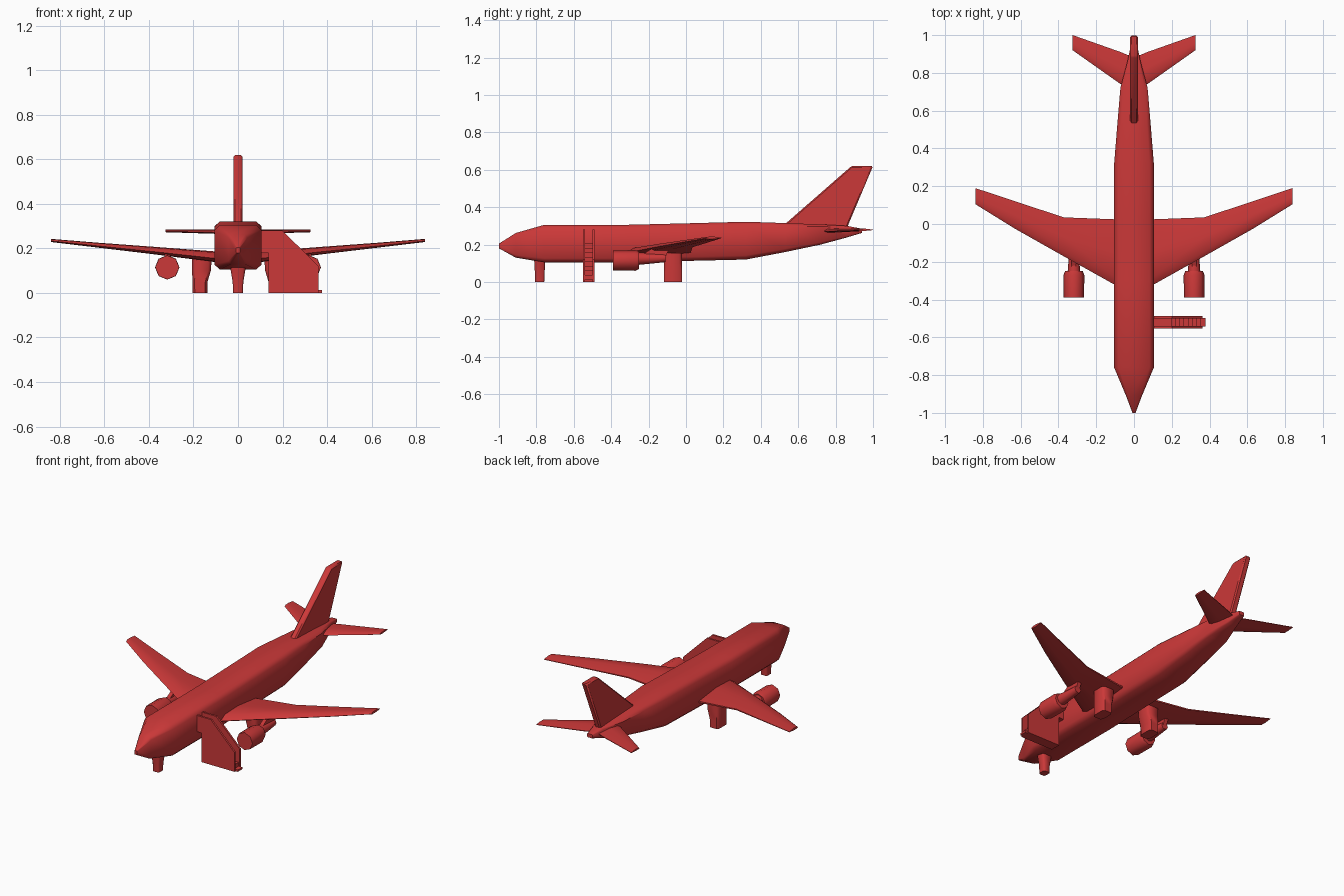
import bpy, bmesh, math

if "Cube" in bpy.data.objects:
    bpy.data.objects.remove(bpy.data.objects["Cube"])

red = bpy.data.materials.new("red")
red.diffuse_color = (0.6, 0.04, 0.04, 1)
red.use_nodes = True
red.node_tree.nodes["Principled BSDF"].inputs["Base Color"].default_value = red.diffuse_color


def loft(name, rings, angle=35, bevel=0):
    """Skin a list of equal-length point rings and cap both ends."""
    bm = bmesh.new()
    vs = [[bm.verts.new(p) for p in r] for r in rings]
    n = len(vs[0])
    for a, b in zip(vs, vs[1:]):
        for i in range(n):
            j = (i + 1) % n
            bm.faces.new((a[i], a[j], b[j], b[i]))
    bm.faces.new(vs[0])
    bm.faces.new(vs[-1])
    bmesh.ops.recalc_face_normals(bm, faces=bm.faces)
    me = bpy.data.meshes.new(name)
    bm.to_mesh(me)
    bm.free()
    ob = bpy.data.objects.new(name, me)
    bpy.context.collection.objects.link(ob)
    me.materials.append(red)
    if bevel:
        m = ob.modifiers.new("bevel", "BEVEL")
        m.width = bevel
        m.segments = 1
    bpy.ops.object.select_all(action="DESELECT")
    ob.select_set(True)
    bpy.context.view_layer.objects.active = ob
    bpy.ops.object.shade_smooth_by_angle(angle=math.radians(angle))
    return ob


def octagon(hw, hh, c):
    """Chamfered rectangle outline, c is the chamfer as a fraction of the half size."""
    a, b = hw * (1 - c), hh * (1 - c)
    return [(a, hh), (hw, b), (hw, -b), (a, -hh), (-a, -hh), (-hw, -b), (-hw, b), (-a, hh)]


# Fuselage: y, half width, bottom z, top z
body = [(-1, 0.008, 0.18, 0.205), (-0.91, 0.042, 0.13, 0.262), (-0.76, 0.105, 0.105, 0.305),
        (-0.3, 0.105, 0.105, 0.306), (0.02, 0.105, 0.113, 0.314), (0.32, 0.105, 0.12, 0.322),
        (0.53, 0.088, 0.16, 0.315), (0.72, 0.072, 0.2, 0.308), (0.86, 0.035, 0.238, 0.3),
        (0.94, 0.018, 0.262, 0.285)]
rings = []
for y, hw, lo, hi in body:
    zc, hh = (lo + hi) / 2, (hi - lo) / 2
    rings.append([(x, y, zc + z) for x, z in octagon(hw, hh, 0.22)])
loft("fuselage", rings, 50)


def foil(x, y0, y1, z, t):
    """Six-sided wing section from leading edge y0 to trailing edge y1."""
    c = y1 - y0
    pts = [(0, -0.15), (0.12, 0.4), (0.5, 0.5), (1, 0.08), (1, -0.12), (0.45, -0.5), (0.1, -0.45)]
    return [(x, y0 + c * u, z + t * v) for u, v in pts]


for s, side in ((1, "right"), (-1, "left")):
    # Swept wing with a kink in the trailing edge
    loft(side + "_wing", [foil(s * 0.06, -0.345, 0.022, 0.158, 0.05),
                          foil(s * 0.105, -0.32, 0.025, 0.163, 0.048),
                          foil(s * 0.37, -0.172, 0.035, 0.19, 0.034),
                          foil(s * 0.63, -0.025, 0.12, 0.215, 0.022),
                          foil(s * 0.84, 0.105, 0.19, 0.236, 0.014)], 40)
    # Tailplane
    loft(side + "_tailplane", [foil(s * 0.01, 0.695, 0.885, 0.275, 0.022),
                               foil(s * 0.07, 0.74, 0.91, 0.275, 0.02),
                               foil(s * 0.325, 0.92, 1.0, 0.279, 0.012)], 40)
    # Engine: eight-sided pod, narrowing to an exhaust
    pod = [(-0.39, 0.044, 0.115), (-0.375, 0.055, 0.115), (-0.27, 0.055, 0.115),
           (-0.25, 0.047, 0.117), (-0.25, 0.033, 0.125), (-0.11, 0.022, 0.128)]
    pod = [(-0.39, 0.054, 0.115)] + pod[2:]
    loft(side + "_engine",
         [[(s * 0.318 + r * math.cos(k * math.pi / 4), y, z + r * math.sin(k * math.pi / 4))
           for k in range(8)] for y, r, z in pod], 50)
    # Engine pylon
    loft(side + "_engine_pylon", [[(s * 0.318 + dx, y, z) for dx, y in
                                   ((-0.012, a), (0.012, a), (0.012, b), (-0.012, b))]
                                  for z, a, b in ((0.13, -0.26, -0.11), (0.18, -0.18, -0.09))])
    # Main landing gear
    loft(side + "_main_gear", [[(s * cx + x, -0.07 + y, z) for x, y in octagon(hx, hy, 0.3)]
                               for z, cx, hx, hy in ((0, 0.171, 0.033, 0.048),
                                                     (0.05, 0.171, 0.034, 0.048),
                                                     (0.1, 0.164, 0.042, 0.048),
                                                     (0.155, 0.162, 0.044, 0.048))], 50)

# Nose gear
loft("nose_gear", [[(x, -0.782 + y, z) for x, y in octagon(hx, hy, 0.3)]
                   for z, hx, hy in ((0, 0.022, 0.024), (0.05, 0.024, 0.026),
                                     (0.12, 0.036, 0.03))], 50)

# Tail fin
fin = [(0.5, 0.285), (0.53, 0.31), (0.885, 0.62), (1.0, 0.62), (0.865, 0.3), (0.86, 0.275)]
loft("tail_fin", [[(x, y, z) for y, z in fin] for x in (-0.02, 0.02)], 50, 0.007)

# Boarding stairs: two side panels
panel = [(0.09, 0.28), (0.2, 0.28), (0.362, 0.12), (0.362, 0.0), (0.138, 0.0), (0.138, 0.18), (0.09, 0.18)]
for side, y0, y1 in (("front", -0.552, -0.54), ("back", -0.5, -0.488)):
    loft("stairs_" + side + "_panel", [[(x, y, z) for x, z in panel] for y in (y0, y1)])

# Boarding stairs: stepped core between the panels
core = [(0.09, 0.18), (0.09, 0.205), (0.2, 0.205)]
for k in range(8):
    x, z = 0.2 + 0.022 * k, 0.205 - 0.024 * (k + 1)
    core += [(x, z), (x + 0.022, z)]
core += [(0.378, 0.012), (0.378, 0.0), (0.138, 0.0), (0.138, 0.18)]
loft("stairs_steps", [[(x, y, z) for x, z in core] for y in (-0.542, -0.498)])
